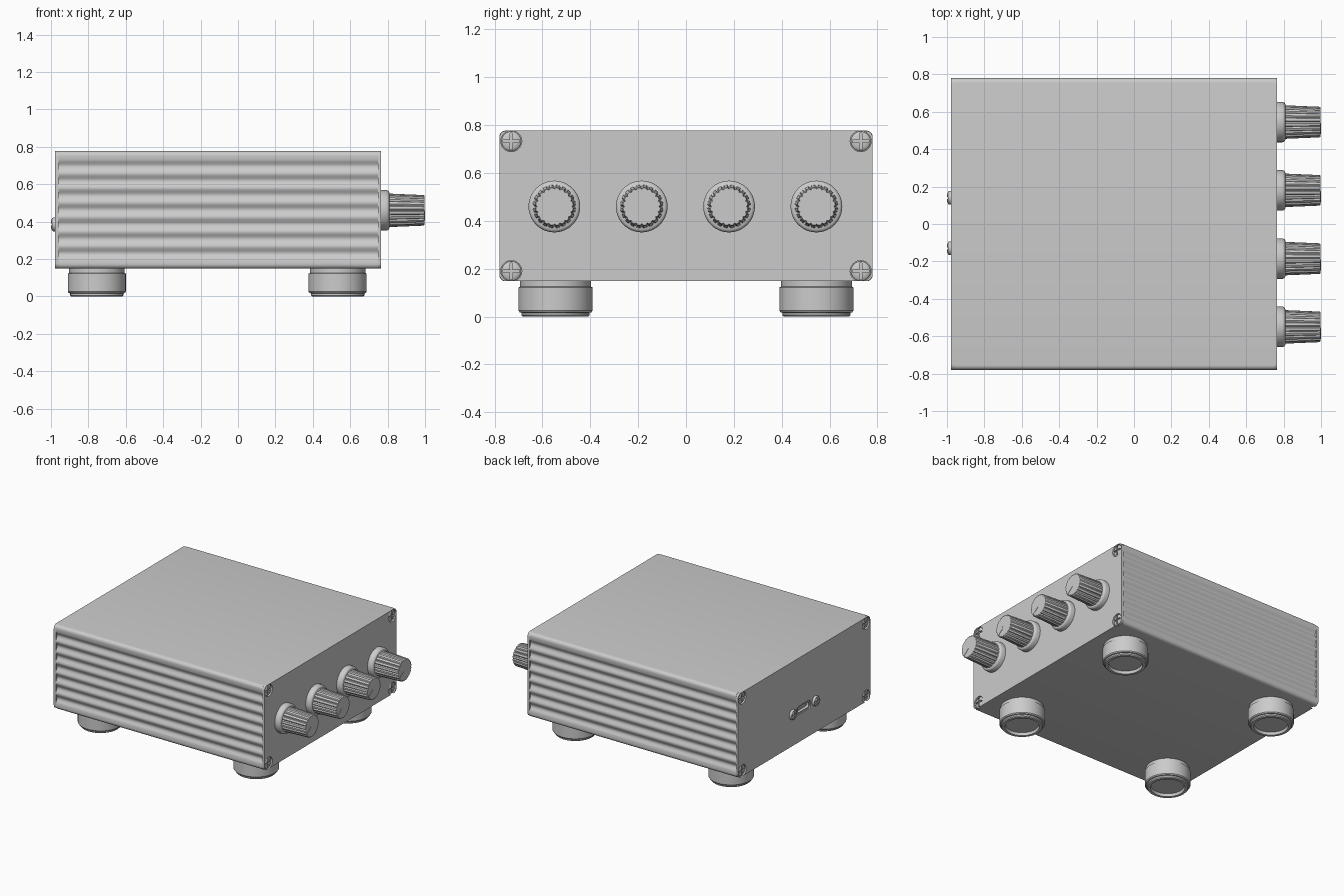
import bpy, bmesh
from math import sin, cos, pi, radians
from mathutils import Matrix, Vector

if "Cube" in bpy.data.objects:
    bpy.data.objects.remove(bpy.data.objects["Cube"])

Z0, Z1, HALF = 0.148, 0.777, 0.78      # case bottom, top, half width
ZC = (Z0 + Z1) / 2


def finish(name, bm):
    bmesh.ops.recalc_face_normals(bm, faces=bm.faces)
    me = bpy.data.meshes.new(name)
    bm.to_mesh(me)
    bm.free()
    ob = bpy.data.objects.new(name, me)
    bpy.context.collection.objects.link(ob)
    return ob


def activate(ob):
    bpy.ops.object.select_all(action='DESELECT')
    ob.select_set(True)
    bpy.context.view_layer.objects.active = ob


def smooth(ob, angle=35):
    activate(ob)
    bpy.ops.object.shade_smooth_by_angle(angle=radians(angle))
    return ob


def cut(ob, cutter):
    m = ob.modifiers.new("cut", 'BOOLEAN')
    m.operation, m.solver, m.object = 'DIFFERENCE', 'EXACT', cutter
    activate(ob)
    bpy.ops.object.modifier_apply(modifier=m.name)
    bpy.data.objects.remove(cutter)


def lathe(name, profile, loc, axis, seg=48, knurl=lambda a: 1.0):
    """Turn (height, radius) points around an axis, capped at both ends."""
    bm = bmesh.new()
    rings = []
    for h, r in profile:
        ring = []
        for i in range(seg):
            a = 2 * pi * i / seg
            k = r * knurl(a)
            ring.append(bm.verts.new(Vector((k * cos(a), k * sin(a), h))))
        rings.append(ring)
    for a, b in zip(rings, rings[1:]):
        for i in range(seg):
            j = (i + 1) % seg
            bm.faces.new((a[i], a[j], b[j], b[i]))
    bm.faces.new(rings[0])
    bm.faces.new(rings[-1])
    rot = Vector(axis).to_track_quat('Z', 'Y').to_matrix().to_4x4()
    bm.transform(Matrix.Translation(loc) @ rot)
    return finish(name, bm)


def prism(name, outline, x0, x1):
    """Extrude a (y, z) outline along x."""
    bm = bmesh.new()
    f = bm.faces.new([bm.verts.new((x0, y, z)) for y, z in outline])
    ext = bmesh.ops.extrude_face_region(bm, geom=[f])
    bmesh.ops.translate(bm, vec=(x1 - x0, 0, 0),
                        verts=[g for g in ext['geom'] if isinstance(g, bmesh.types.BMVert)])
    return finish(name, bm)


def rounded(cy, cz, hw, hh, r, n=6):
    pts = []
    for q, (sy, sz) in enumerate(((1, 1), (-1, 1), (-1, -1), (1, -1))):
        for i in range(n + 1):
            a = pi / 2 * (q + i / n)
            pts.append((cy + sy * (hw - r) + r * cos(a), cz + sz * (hh - r) + r * sin(a)))
    return pts


def rect(cy, cz, hw, hh):
    return [(cy - hw, cz - hh), (cy + hw, cz - hh), (cy + hw, cz + hh), (cy - hw, cz + hh)]


# Ribbed case: rounded section with a shallow wave down both sides
corners = rounded(0, ZC, HALF, ZC - Z0, 0.025)
RIBS, STEP = 7, 12
wave = []
for i in range(1, RIBS * STEP):
    t = i / (RIBS * STEP)
    wave.append((HALF - 0.007 * (1 - cos(2 * pi * RIBS * t)), 0.19 + 0.545 * t))
left = [(-y, z) for y, z in reversed(wave)]
case = prism("case", corners[:14] + left + corners[14:] + wave, -0.96, 0.748)

# End panels with screw holes
panels = {}
for name, x0, x1 in (("front_panel", 0.748, 0.765), ("back_panel", -0.978, -0.96)):
    panels[name] = prism(name, rounded(0, ZC, HALF, ZC - Z0, 0.03), x0, x1)


def screw(name, x, y, z, d, r, height, base):
    """Domed cross-head screw; d is +1 or -1 along x."""
    prof = [(base, r), (height * 0.45, r), (height * 0.75, r * 0.88),
            (height * 0.93, r * 0.6), (height, r * 0.25)]
    ob = lathe(name, prof, (x, y, z), (d, 0, 0), 32)
    arm, w = r * 0.85, r * 0.14
    xs = sorted((x + d * (height - 0.011), x + d * (height + 0.02)))
    outline = [(y + a, z + b) for a, b in (
        (w, w), (w, arm), (-w, arm), (-w, w), (-arm, w), (-arm, -w),
        (-w, -w), (-w, -arm), (w, -arm), (w, -w), (arm, -w), (arm, w))]
    cut(ob, prism("cross_cutter", outline, *xs))
    return smooth(ob)


# Recessed corner screws on both panels
for name, xf, d, inner in (("front_panel", 0.765, 1, 0.748), ("back_panel", -0.978, -1, -0.96)):
    for y in (-0.73, 0.73):
        for z in (0.19, 0.733):
            cut(panels[name], lathe("hole_cutter", [(-0.03, 0.044), (0.03, 0.044)],
                                    (xf, y, z), (d, 0, 0), 32))
            screw("corner_screw", inner, y, z, d, 0.041, 0.016, -0.002)

# Back socket: slot, metal shell and tongue between two domed screws
SY, SZ = 0.005, 0.385
for ob in (case, panels["back_panel"]):
    cut(ob, prism("slot_cutter", rounded(SY, SZ, 0.08, 0.032, 0.025), -1.0, -0.9))
shell = prism("socket_shell", rounded(SY, SZ, 0.076, 0.029, 0.023), -0.972, -0.9)
cut(shell, prism("shell_cutter", rounded(SY, SZ, 0.066, 0.02, 0.016), -1.0, -0.91))
smooth(shell)
prism("socket_tongue", rect(SY, SZ, 0.05, 0.007), -0.965, -0.905)
for y in (-0.13, 0.14):
    screw("socket_screw", -0.978, y, SZ, -1, 0.037, 0.022, -0.002)

for ob in (case, *panels.values()):
    smooth(ob)

# Four knobs: flange, knurled tapered grip and pointer line
KNURLS = 20
for y in (-0.55, -0.185, 0.18, 0.545):
    loc = (0.765, y, 0.46)
    smooth(lathe("knob_flange", [(-0.002, 0.108), (0.03, 0.108), (0.039, 0.104), (0.044, 0.096)],
                 loc, (1, 0, 0)))
    smooth(lathe("knob_grip", [(0.04, 0.09), (0.227, 0.082), (0.233, 0.078)], loc, (1, 0, 0),
                 KNURLS * 8, lambda a: 1 - 0.08 * max(0, cos(KNURLS * a)) ** 2), 40)
    u = Vector((cos(radians(218)), sin(radians(218))))
    v = Vector((-u.y, u.x)) * 0.008
    c = Vector((y, 0.46))
    prism("knob_pointer", [tuple(c + p) for p in
          (u * 0.012 + v, u * 0.012 - v, u * 0.076 - v, u * 0.076 + v)], 0.99, 1.0)

# Four round feet with a hollow underside
foot = [(0.15, 0.148), (0.125, 0.148), (0.122, 0.155), (0.025, 0.155), (0.018, 0.15),
        (0.016, 0.142), (0.006, 0.142), (0.0, 0.136), (0.0, 0.117), (0.02, 0.112)]
for x in (-0.755, 0.533):
    for y in (-0.545, 0.545):
        smooth(lathe("foot", foot, (x, y, 0), (0, 0, 1), 64))
